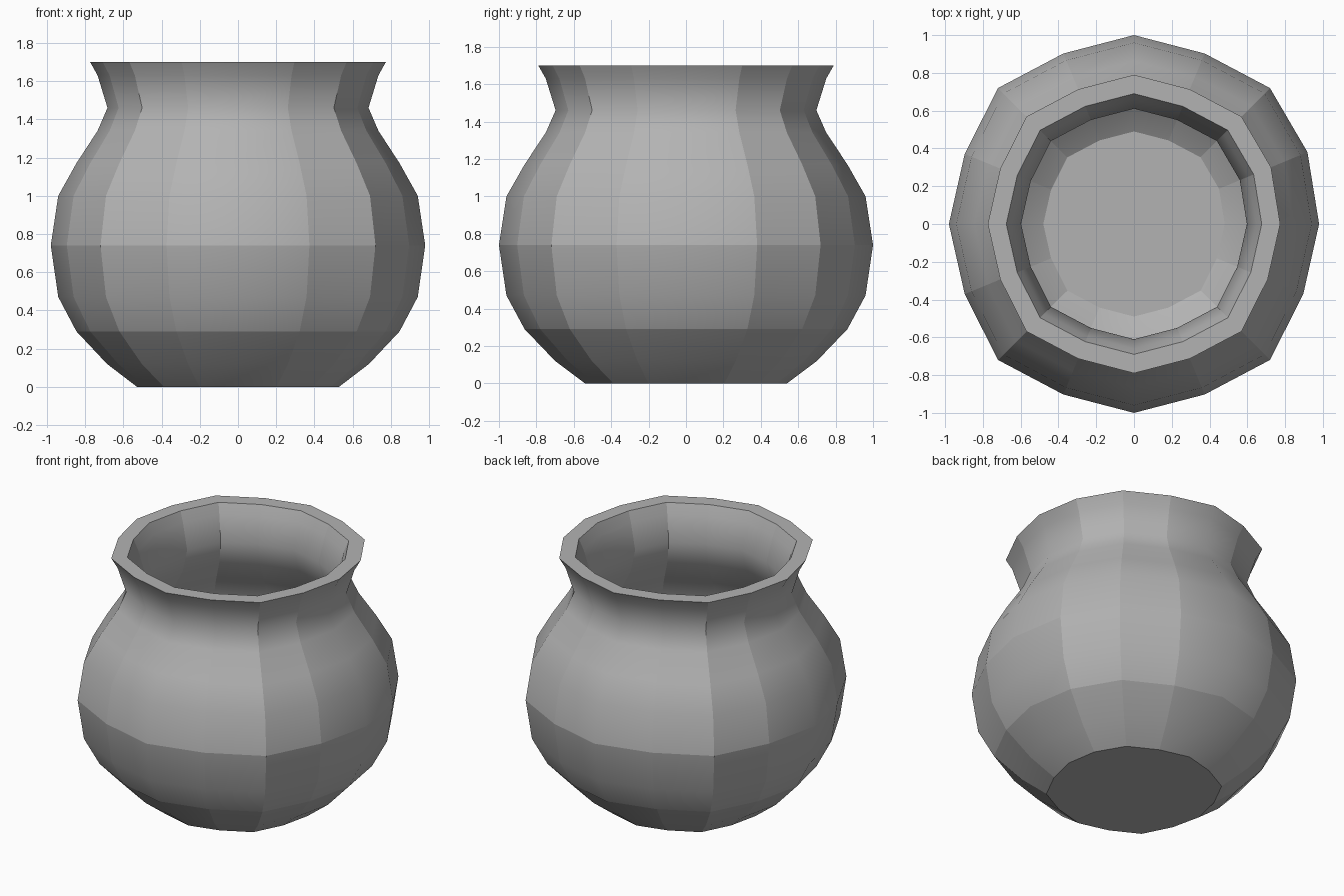
import bpy
import bmesh
from math import cos, sin, pi

cube = bpy.data.objects.get("Cube")
if cube:
    bpy.data.objects.remove(cube, do_unlink=True)

SIDES = 16

# Wall section from the base, up the outside, over the lip, down to the floor:
# (radius, height, crisp crease)
SECTION = [
    (0.54, 0.0, True), (0.70, 0.12, False), (0.863, 0.29, True),
    (0.96, 0.47, False), (1.0, 0.74, True), (0.96, 1.0, False),
    (0.863, 1.17, False), (0.75, 1.34, False), (0.697, 1.46, False),
    (0.75, 1.63, False), (0.79, 1.7, True),
    (0.69, 1.7, True), (0.66, 1.63, False), (0.61, 1.46, False),
    (0.66, 1.3, False), (0.78, 1.12, False), (0.86, 0.97, False),
    (0.9, 0.74, True), (0.865, 0.5, False), (0.785, 0.34, True),
    (0.65, 0.2, False), (0.49, 0.1, True),
]

# Slightly squarish, handmade outline: stretch per spoke in one quadrant
QUADRANT = [0.98, 0.97, 1.018, 0.977, 1.0]


def stretch(k):
    if k == 1:
        return 0.994
    k %= 8
    return QUADRANT[min(k, 8 - k)]


def clay_material():
    mat = bpy.data.materials.new("grey clay")
    mat.use_nodes = True
    colour = (0.45, 0.45, 0.45, 1.0)
    mat.diffuse_color = colour
    for node in mat.node_tree.nodes:
        if node.type == 'BSDF_PRINCIPLED':
            node.inputs["Base Color"].default_value = colour
    return mat


bm = bmesh.new()

# Rings of the wall
rings = []
for radius, height, crisp in SECTION:
    ring = []
    for k in range(SIDES):
        a = 2 * pi * k / SIDES
        r = radius * stretch(k)
        ring.append(bm.verts.new((r * cos(a), r * sin(a), height)))
    rings.append(ring)

# Wall faces
for low, high in zip(rings, rings[1:]):
    for k in range(SIDES):
        n = (k + 1) % SIDES
        bm.faces.new((low[k], low[n], high[n], high[k]))

# Base and inner floor
bm.faces.new(list(reversed(rings[0])))
bm.faces.new(rings[-1])

# Soft shading with crisp creases and facet edges
for face in bm.faces:
    face.smooth = True
for (radius, height, crisp), ring in zip(SECTION, rings):
    for k in range(SIDES):
        if crisp:
            bm.edges.get((ring[k], ring[(k + 1) % SIDES])).smooth = False
for low, high in zip(rings, rings[1:]):
    for k in range(SIDES):
        if k % 4:
            bm.edges.get((low[k], high[k])).smooth = False

bmesh.ops.recalc_face_normals(bm, faces=bm.faces[:])

mesh = bpy.data.meshes.new("pot")
bm.to_mesh(mesh)
bm.free()
mesh.materials.append(clay_material())
pot = bpy.data.objects.new("pot", mesh)
bpy.context.collection.objects.link(pot)
